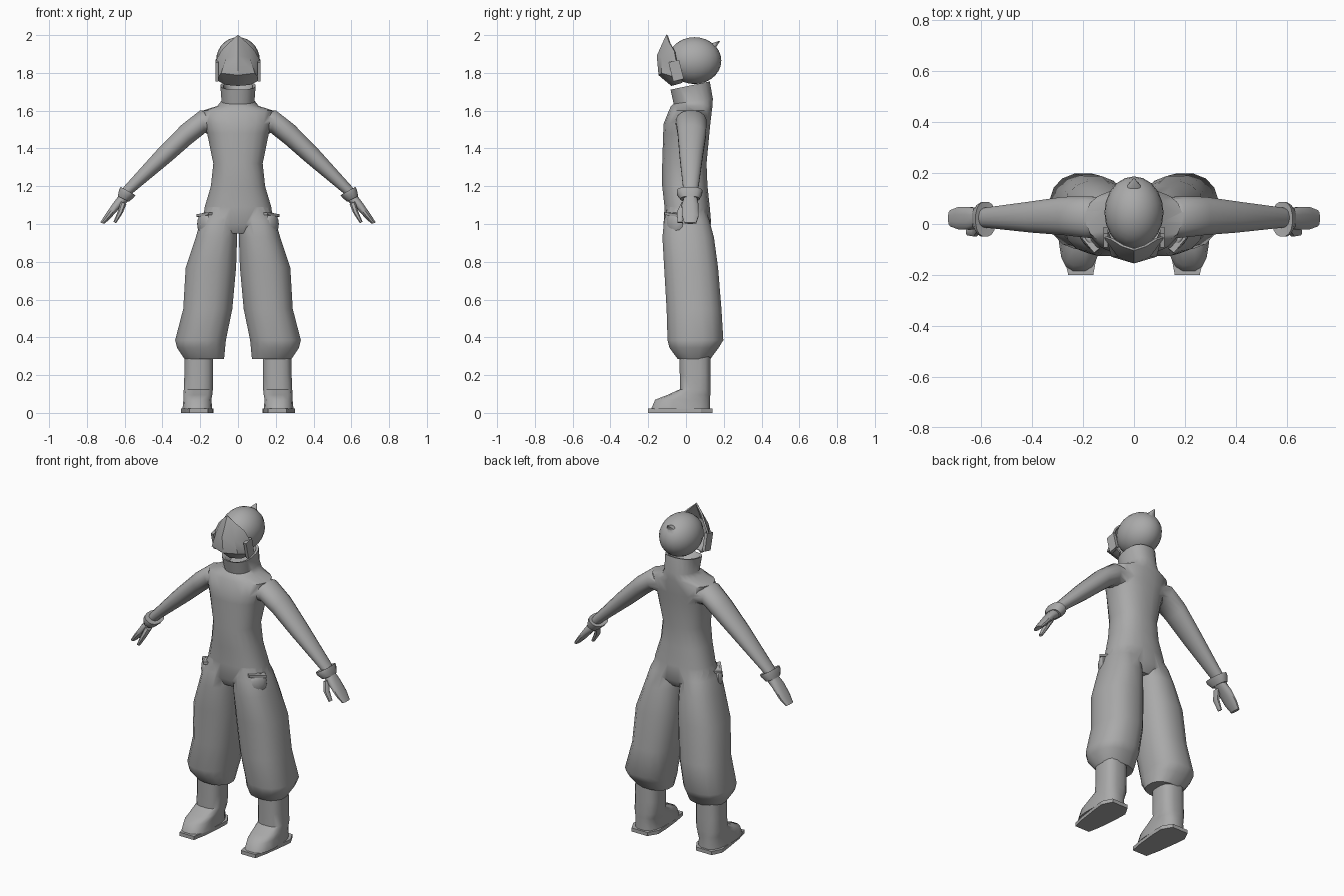
import bpy, bmesh, math
from mathutils import Vector, Matrix

if "Cube" in bpy.data.objects:
    bpy.data.objects.remove(bpy.data.objects["Cube"])

grey = bpy.data.materials.new("plain_grey")
grey.diffuse_color = (0.4, 0.4, 0.4, 1)
grey.use_nodes = True
grey.node_tree.nodes["Principled BSDF"].inputs["Base Color"].default_value = grey.diffuse_color


def finish(name, bm):
    bmesh.ops.recalc_face_normals(bm, faces=bm.faces)
    me = bpy.data.meshes.new(name)
    bm.to_mesh(me)
    bm.free()
    ob = bpy.data.objects.new(name, me)
    bpy.context.collection.objects.link(ob)
    me.materials.append(grey)
    return ob


def activate(ob):
    bpy.ops.object.select_all(action='DESELECT')
    ob.select_set(True)
    bpy.context.view_layer.objects.active = ob


def apply(ob, kind, **settings):
    mod = ob.modifiers.new(kind.title(), kind)
    for key, value in settings.items():
        setattr(mod, key, value)
    activate(ob)
    bpy.ops.object.modifier_apply(modifier=mod.name)


def mirror(ob, merge=False):
    apply(ob, 'MIRROR', use_mirror_merge=merge)
    return ob


def smooth(ob, angle):
    activate(ob)
    bpy.ops.object.shade_smooth_by_angle(angle=math.radians(angle))


def union(ob, other):
    apply(ob, 'BOOLEAN', operation='UNION', solver='EXACT', object=other)
    bpy.data.objects.remove(other)


# Rows are (xa, za, xb, zb, y_front, y_back[, tilt]): one rounded section each
def loft(name, rows, n=16, power=2.4):
    bm = bmesh.new()
    rings = []
    for xa, za, xb, zb, y0, y1, *tilt in rows:
        c = Vector(((xa + xb) / 2, (y0 + y1) / 2, (za + zb) / 2))
        u = Vector(((xb - xa) / 2, 0, (zb - za) / 2))
        v = Vector((0, (y1 - y0) / 2, tilt[0] if tilt else 0))
        ring = []
        for i in range(n):
            a = 2 * math.pi * (i + 0.5) / n
            ca, sa = math.cos(a), math.sin(a)
            p = c + u * math.copysign(abs(ca) ** (2 / power), ca) \
                  + v * math.copysign(abs(sa) ** (2 / power), sa)
            ring.append(bm.verts.new(p))
        rings.append(ring)
    for r, s in zip(rings, rings[1:]):
        for i in range(n):
            j = (i + 1) % n
            bm.faces.new((r[i], r[j], s[j], s[i]))
    bm.faces.new(rings[0])
    bm.faces.new(rings[-1])
    return finish(name, bm)


def level(rows):
    return [(a, z, b, z, y0, y1) for z, a, b, y0, y1 in rows]


# Jumpsuit: torso with hollow collar, then arms and baggy legs joined on
torso = [(.055, 1.68, -.04, .09, .01), (.078, 1.73, -.07, .115, .022),
         (.094, 1.733, -.083, .127, .022), (.088, 1.65, -.066, .143, .015),
         (.11, 1.625, -.08, .142, 0), (.19, 1.60, -.092, .138, 0),
         (.18, 1.53, -.12, .13, 0), (.165, 1.48, -.122, .125, 0),
         (.132, 1.32, -.127, .11, 0), (.145, 1.2, -.127, .115, 0),
         (.178, 1.09, -.115, .127, 0), (.19, 1.0, -.12, .135, 0),
         (.10, .95, -.09, .1, 0)]
suit = loft("jumpsuit", [(-w, z, w, z, y0, y1, t) for w, z, y0, y1, t in torso], 20)
arms = mirror(loft("sleeves", [
    (.10, 1.595, .10, 1.47, -.06, .105), (.20, 1.603, .175, 1.48, -.055, .11),
    (.30, 1.525, .245, 1.425, -.045, .108), (.43, 1.392, .36, 1.325, -.035, .09),
    (.605, 1.197, .555, 1.165, -.015, .065), (.62, 1.17, .575, 1.145, -.01, .06)],
    power=2.1))
legs = mirror(loft("trouser_legs", level([
    (1.12, .004, .15, -.09, .09), (1.02, .003, .2, -.118, .125),
    (.93, .003, .225, -.127, .15), (.77, .008, .279, -.118, .172),
    (.55, .028, .292, -.105, .19), (.385, .062, .335, -.1, .2),
    (.345, .066, .325, -.09, .175), (.285, .072, .285, -.045, .13)])))
union(suit, arms)
union(suit, legs)
smooth(suit, 50)

# Boots and flat soles
boots = mirror(loft("boots", level([
    (.33, .13, .283, -.037, .13), (.2, .13, .285, -.034, .13),
    (.125, .132, .288, -.034, .13), (.095, .135, .29, -.1, .13),
    (.07, .14, .29, -.165, .13), (.02, .135, .295, -.187, .13)]), power=2.8))
smooth(boots, 45)

bm = bmesh.new()
outline = [(.16, -.2), (.258, -.2), (.276, -.12), (.293, 0), (.302, .08),
           (.272, .14), (.165, .14), (.13, .08), (.133, 0), (.145, -.12)]
base = bm.faces.new([bm.verts.new((x, y, 0)) for x, y in outline])
ext = bmesh.ops.extrude_face_region(bm, geom=[base], use_keep_orig=True)
bmesh.ops.translate(bm, vec=(0, 0, .022),
                    verts=[v for v in ext["geom"] if isinstance(v, bmesh.types.BMVert)])
mirror(finish("boot_soles", bm))

# Flared glove cuffs, mittens and thumbs
cuffs = mirror(loft("glove_cuffs", [
    (.606, 1.185, .56, 1.16, -.02, .065), (.622, 1.197, .542, 1.152, -.05, .088),
    (.63, 1.182, .553, 1.138, -.05, .086), (.637, 1.147, .577, 1.118, -.03, .072)]))
hands = mirror(loft("mittens", [
    (.632, 1.15, .58, 1.12, -.012, .06), (.662, 1.11, .625, 1.085, -.024, .068),
    (.702, 1.052, .67, 1.035, -.022, .068), (.73, 1.008, .706, 1.001, -.01, .055)], 12))
thumbs = mirror(loft("thumbs", [
    (.622, 1.12, .59, 1.105, -.025, .02), (.638, 1.065, .608, 1.06, -.05, -.01),
    (.66, 1.012, .645, 1.004, -.045, -.018)], 8))
for ob in (cuffs, hands, thumbs):
    smooth(ob, 45)

# Hip pockets: a rounded pouch under a raised rim, facing outward and forward
turn = Matrix.Rotation(math.radians(50), 4, 'Z')
bm = bmesh.new()
bmesh.ops.create_uvsphere(bm, u_segments=12, v_segments=8, radius=1,
    matrix=Matrix.Translation((.175, -.06, 1.0)) @ turn @ Matrix.Diagonal((.055, .028, .062, 1)))
bmesh.ops.create_cube(bm, size=1,
    matrix=Matrix.Translation((.167, -.058, 1.05)) @ turn
    @ Matrix.Rotation(math.radians(6), 4, 'Y') @ Matrix.Diagonal((.10, .055, .014, 1)))
smooth(mirror(finish("hip_pockets", bm)), 45)

# Rounded hood with a swept-back tip
bm = bmesh.new()
bmesh.ops.create_uvsphere(bm, u_segments=20, v_segments=14, radius=1,
    matrix=Matrix.Translation((0, .045, 1.865)) @ Matrix.Diagonal((.116, .142, .124, 1)))
hood = finish("hood", bm)
union(hood, loft("hood_tip", level([
    (1.89, -.075, .075, .04, .165), (1.94, -.035, .035, .09, .163),
    (1.968, -.004, .004, .17, .18)]), 12, 2))
smooth(hood, 50)

# Pointed face mask with a centre ridge
grid = [[(0, -.10, 2.0), (.045, -.085, 1.957), (.085, -.06, 1.915)],
        [(0, -.15, 1.89), (.06, -.125, 1.88), (.115, -.05, 1.86)],
        [(0, -.141, 1.79), (.086, -.125, 1.80), (.113, -.018, 1.768)],
        [(0, -.075, 1.735), (.06, -.055, 1.74), (.083, -.02, 1.75)]]
bm = bmesh.new()
vs = [[bm.verts.new(p) for p in row] for row in grid]
for r, s in zip(vs, vs[1:]):
    for i in range(2):
        bm.faces.new((r[i], r[i + 1], s[i + 1], s[i]))
mask = mirror(finish("face_mask", bm), True)
apply(mask, 'SOLIDIFY', thickness=.01, offset=0)
smooth(mask, 30)

# Flaps over the ears
bm = bmesh.new()
bmesh.ops.create_cube(bm, size=1, matrix=Matrix.Translation((.111, -.052, 1.812))
    @ Matrix.Rotation(math.radians(14), 4, 'X') @ Matrix.Diagonal((.018, .058, .105, 1)))
mirror(finish("ear_flaps", bm))
